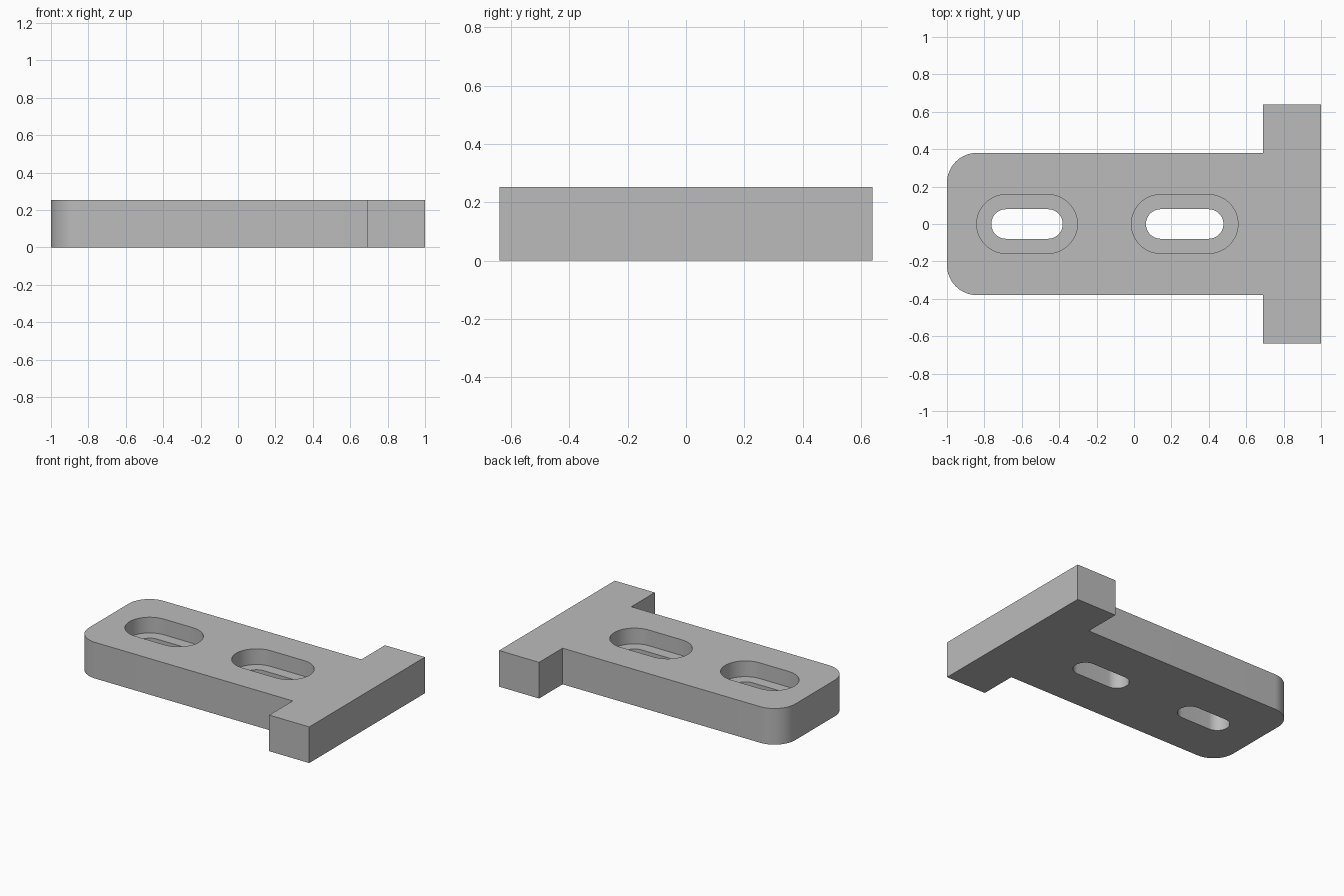
import bpy
import bmesh
from math import pi, sin, cos

if "Cube" in bpy.data.objects:
    bpy.data.objects.remove(bpy.data.objects["Cube"])

HEIGHT = 0.253
POCKET_FLOOR = HEIGHT - 0.11
ARC_STEPS = 16

grey = bpy.data.materials.new("plain grey")
grey.use_nodes = True
colour = (0.5, 0.5, 0.5, 1)
grey.diffuse_color = colour
grey.node_tree.nodes["Principled BSDF"].inputs["Base Color"].default_value = colour


def arc(cx, cy, radius, start, end, steps=ARC_STEPS):
    angles = [start + (end - start) * i / steps for i in range(steps + 1)]
    return [(cx + radius * cos(a), cy + radius * sin(a)) for a in angles]


def slot_outline(cx, half_straight, radius):
    return (arc(cx + half_straight, 0, radius, -pi / 2, pi / 2, 2 * ARC_STEPS)
            + arc(cx - half_straight, 0, radius, pi / 2, 3 * pi / 2, 2 * ARC_STEPS))


def prism(name, outline, bottom, top):
    """Extrude a counter-clockwise outline from bottom to top."""
    bm = bmesh.new()
    face = bm.faces.new([bm.verts.new((x, y, bottom)) for x, y in outline])
    raised = bmesh.ops.extrude_face_region(bm, geom=[face], use_keep_orig=True)
    verts = [v for v in raised["geom"] if isinstance(v, bmesh.types.BMVert)]
    bmesh.ops.translate(bm, verts=verts, vec=(0, 0, top - bottom))
    bmesh.ops.recalc_face_normals(bm, faces=bm.faces)
    mesh = bpy.data.meshes.new(name)
    bm.to_mesh(mesh)
    bm.free()
    mesh.materials.append(grey)
    obj = bpy.data.objects.new(name, mesh)
    bpy.context.collection.objects.link(obj)
    return obj


# T-shaped plate: crossbar at +x, rounded corners at -x
radius, half_width, half_bar, bar_start = 0.16, 0.38, 0.64, 0.69
outline = [(bar_start, -half_width), (bar_start, -half_bar),
           (1, -half_bar), (1, half_bar),
           (bar_start, half_bar), (bar_start, half_width)]
outline += arc(radius - 1, half_width - radius, radius, pi / 2, pi)
outline += arc(radius - 1, radius - half_width, radius, pi, 3 * pi / 2)
plate = prism("mounting_plate", outline, 0, HEIGHT)
bpy.context.view_layer.objects.active = plate
plate.select_set(True)

# Stepped slots: a narrow through slot under a wider recess
for side, centre, half_straight in (("outer", -0.572, 0.112), ("inner", 0.271, 0.128)):
    for kind, slot_radius, bottom in (("recess", 0.157, POCKET_FLOOR), ("slot", 0.079, -0.1)):
        cutter = prism(f"{side}_{kind}_cutter",
                       slot_outline(centre, half_straight, slot_radius),
                       bottom, HEIGHT + 0.1)
        cutter.hide_render = True
        cut = plate.modifiers.new(f"{side}_{kind}", "BOOLEAN")
        cut.operation = "DIFFERENCE"
        cut.solver = "EXACT"
        cut.object = cutter
        bpy.ops.object.modifier_apply(modifier=cut.name)
        bpy.data.objects.remove(cutter)

bpy.ops.object.shade_smooth_by_angle(angle=pi / 6)
